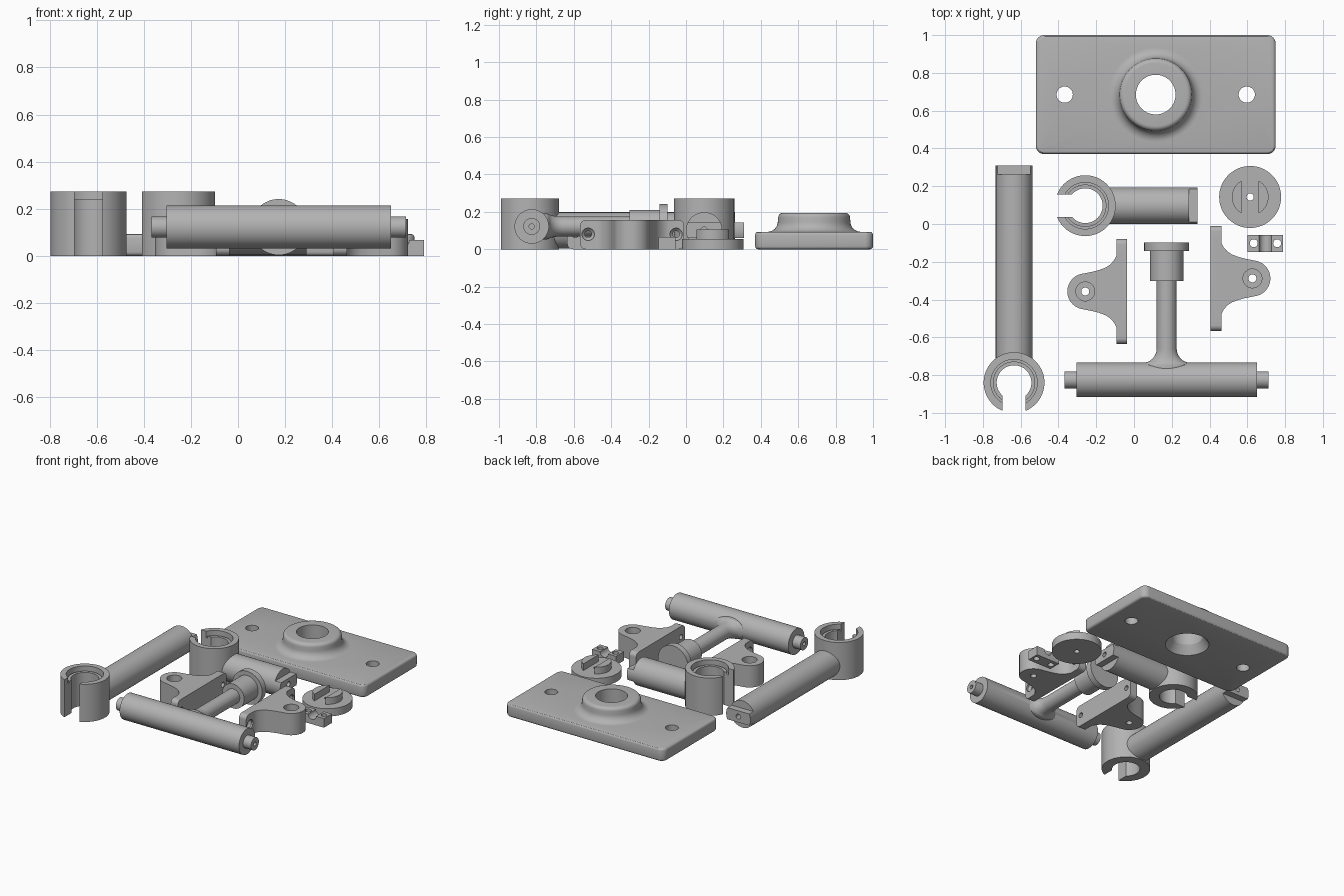
import bpy, bmesh, math
from mathutils import Vector

if "Cube" in bpy.data.objects:
    bpy.data.objects.remove(bpy.data.objects["Cube"])

grey = bpy.data.materials.new("grey_plastic")
grey.diffuse_color = (0.45, 0.45, 0.45, 1)
grey.use_nodes = True
grey.node_tree.nodes["Principled BSDF"].inputs["Base Color"].default_value = grey.diffuse_color


def make(name, bm):
    bmesh.ops.recalc_face_normals(bm, faces=bm.faces[:])
    me = bpy.data.meshes.new(name)
    bm.to_mesh(me)
    bm.free()
    ob = bpy.data.objects.new(name, me)
    bpy.context.collection.objects.link(ob)
    me.materials.append(grey)
    return ob


def lathe(name, profile, loc, axis='z', n=64, ring=False):
    """Spin (radius, height[, second radius]) points round an axis."""
    bm = bmesh.new()
    rings = []
    for p in profile:
        ra, h, rb = p[0], p[1], p[2] if len(p) > 2 else p[0]
        row = []
        for i in range(n):
            a = 2 * math.pi * i / n
            u, v = ra * math.cos(a), rb * math.sin(a)
            co = {'z': (u, v, h), 'x': (h, u, v), 'y': (u, h, v)}[axis]
            row.append(bm.verts.new(Vector(co) + Vector(loc)))
        rings.append(row)
    for r0, r1 in zip(rings, rings[1:]):
        for i in range(n):
            j = (i + 1) % n
            bm.faces.new((r0[i], r0[j], r1[j], r1[i]))
    bm.faces.new(rings[0])
    bm.faces.new(rings[-1])
    return make(name, bm)


def rod(name, r, h0, h1, loc, axis='z', n=64):
    return lathe(name, [(r, h0), (r, h1)], loc, axis, n)


def prism(name, pts, lo, hi, axis='z'):
    """Extrude an outline along z (xy points) or x (yz points)."""
    bm = bmesh.new()
    put = (lambda p, h: (p[0], p[1], h)) if axis == 'z' else (lambda p, h: (h, p[0], p[1]))
    a = [bm.verts.new(put(p, lo)) for p in pts]
    b = [bm.verts.new(put(p, hi)) for p in pts]
    bm.faces.new(a)
    bm.faces.new(b)
    for i in range(len(pts)):
        j = (i + 1) % len(pts)
        bm.faces.new((a[i], a[j], b[j], b[i]))
    return make(name, bm)


def box(name, x0, x1, y0, y1, z0, z1):
    return prism(name, [(x0, y0), (x1, y0), (x1, y1), (x0, y1)], z0, z1)


def round_rect(x0, x1, y0, y1, r, k=8):
    pts = []
    for q, (cx, cy) in enumerate([(x1 - r, y1 - r), (x0 + r, y1 - r), (x0 + r, y0 + r), (x1 - r, y0 + r)]):
        for i in range(k + 1):
            a = math.pi / 2 * (q + i / k)
            pts.append((cx + r * math.cos(a), cy + r * math.sin(a)))
    return pts


def apply(ob, mod):
    bpy.context.view_layer.objects.active = ob
    bpy.ops.object.modifier_apply(modifier=mod.name)


def combine(ob, others, op):
    for o in others:
        m = ob.modifiers.new("bool", 'BOOLEAN')
        m.operation, m.solver, m.object = op, 'EXACT', o
        apply(ob, m)
        bpy.data.objects.remove(o)


def join(ob, *others):
    combine(ob, others, 'UNION')


def cut(ob, *others):
    combine(ob, others, 'DIFFERENCE')


# Base plate with flared boss
cx, cy = 0.115, 0.685
plate = prism("base_plate", round_rect(-0.52, 0.75, 0.37, 1.0, 0.045), 0, 0.093)
bev = plate.modifiers.new("edge", 'BEVEL')
bev.width, bev.segments, bev.limit_method, bev.angle_limit = 0.016, 3, 'ANGLE', math.radians(50)
apply(plate, bev)
boss = [(0.25, 0.05), (0.25, 0.093)]
boss += [(0.25 - 0.056 * math.sin(t), 0.149 - 0.056 * math.cos(t)) for t in [i * math.pi / 16 for i in range(1, 9)]]
boss += [(0.166 + 0.026 * math.cos(t), 0.169 + 0.026 * math.sin(t)) for t in [i * math.pi / 12 for i in range(7)]]
join(plate, lathe("boss", boss, (cx, cy, 0)))
cut(plate, lathe("bore", [(0.145, -0.02), (0.145, 0), (0.105, 0.06), (0.105, 0.25)], (cx, cy, 0)),
    rod("hole", 0.043, -0.1, 0.2, (-0.367, cy, 0), n=40), rod("hole", 0.043, -0.1, 0.2, (0.597, cy, 0), n=40))


# Arms with an open ring at one end and a tongue at the other
def arm(name, ring, axis, sign, length):
    x, y = ring
    zc, r = 0.101, 0.097
    body = rod(name, 0.161, 0, 0.272, (x, y, 0))
    join(body, rod("shaft", r, 0.125, length, (x, y, zc), axis))
    slot, tip = (-0.3, 0), (length - 0.047, length + 0.1)
    bore = [(0.092, -0.05), (0.092, 0.24), (0.112, 0.24), (0.112, 0.225), (0.123, 0.225), (0.123, 0.35)]
    cutters = [lathe("bore", bore, (x, y, 0))]
    for (h0, h1), w, z0, z1 in [(slot, 0.06, -0.1, 0.4), (tip, 0.2, zc + 0.042, 0.4), (tip, 0.2, -0.2, zc - 0.042)]:
        if axis == 'x':
            cutters.append(box("c", x + h0, x + h1, y - w, y + w, z0, z1))
        else:
            cutters.append(box("c", x - w, x + w, y + h0, y + h1, z0, z1))
    cutters.append(rod("pin_hole", 0.018, length - 0.12, length + 0.1, (x, y, zc), axis, 24))
    cut(body, *cutters)
    return body


arm("long_arm", (-0.635, -0.84), 'y', 1, 1.15)
arm("short_arm", (-0.258, 0.097), 'x', 1, 0.595)

# T handle: crossbar with end pins, flared stem, collar and flange
T = (0.173, -0.825, 0.122)
handle = lathe("t_handle", [(0.045, -0.54), (0.045, -0.477), (0.092, -0.477), (0.092, 0.477),
                            (0.045, 0.477), (0.045, 0.54)], T, 'x')
stem = [(0.128, 0.02, 0.07), (0.128, 0.08, 0.07)]
for i in range(1, 9):
    t = i * math.pi / 16
    stem.append((0.128 - 0.075 * math.sin(t), 0.165 - 0.075 * math.cos(t), 0.07 - 0.017 * math.sin(t)))
stem += [(0.053, 0.523), (0.088, 0.523), (0.088, 0.683), (0.119, 0.683), (0.119, 0.727)]
join(handle, lathe("stem", stem, T, 'y'))
cut(handle, rod("pin_hole", 0.014, -0.6, -0.45, T, 'x', 24), rod("pin_hole", 0.014, 0.45, 0.6, T, 'x', 24))


# Mirrored pivot brackets: upright flange with a bell shaped lug
def bracket(name, back, yc, s):
    X = lambda d: back + s * d
    lo, hi = sorted((X(0), X(0.057)))
    body = prism(name, round_rect(yc - 0.278, yc + 0.278, 0, 0.157, 0.03), lo, hi, 'x')
    side = [(0.03, 0.205), (0.057, 0.19), (0.07, 0.165), (0.09, 0.142), (0.115, 0.126), (0.15, 0.113), (0.185, 0.104)]
    arc = [(0.222 + 0.095 * math.cos(t), 0.095 * math.sin(t)) for t in
           [math.pi / 2 - 0.18 - i * (math.pi - 0.36) / 24 for i in range(25)]]
    outline = side + arc + [(d, -w) for d, w in reversed(side)]
    join(body, prism("lug", [(X(d), yc + w) for d, w in outline], 0, 0.157))
    tools = [lathe("pivot", [(0.021, -0.1), (0.021, 0.045), (0.05, 0.045), (0.05, 0.3)], (X(0.222), yc, 0), n=40)]
    for k in (-1, 1):
        tools.append(lathe("screw", [(0.018, s * -0.1), (0.018, s * 0.03), (0.033, s * 0.045), (0.033, s * 0.13)],
                           (back, yc + k * 0.235, 0.08), 'x', 32))
    cut(body, *tools)


bracket("left_bracket", -0.036, -0.357, -1)
bracket("right_bracket", 0.405, -0.288, 1)

# Round cap with two half-moon keys
D = (0.615, 0.143, 0)
cap = rod("round_cap", 0.164, 0, 0.056, D)
keys = rod("keys", 0.097, 0.03, 0.105, D)
cut(keys, box("gap", D[0] - 0.045, D[0] + 0.045, -0.2, 0.5, -0.1, 0.3))
join(cap, keys)
cut(cap, rod("hole", 0.019, -0.1, 0.2, D, n=24))

# Small saddle clip with two screw holes
clip = box("saddle_clip", 0.6, 0.79, -0.147, -0.057, 0, 0.066)
cut(clip, rod("groove", 0.032, -0.1, 0.1, (0.695, -0.102, 0.066), 'y', 40),
    *[rod("hole", 0.021, -0.1, 0.2, (x, -0.102, 0), n=24) for x in (0.634, 0.758)])

# Smooth the curved walls and keep sharp edges
for ob in list(bpy.data.objects):
    bpy.ops.object.select_all(action='DESELECT')
    ob.select_set(True)
    bpy.context.view_layer.objects.active = ob
    bpy.ops.object.shade_smooth_by_angle(angle=math.radians(30))
